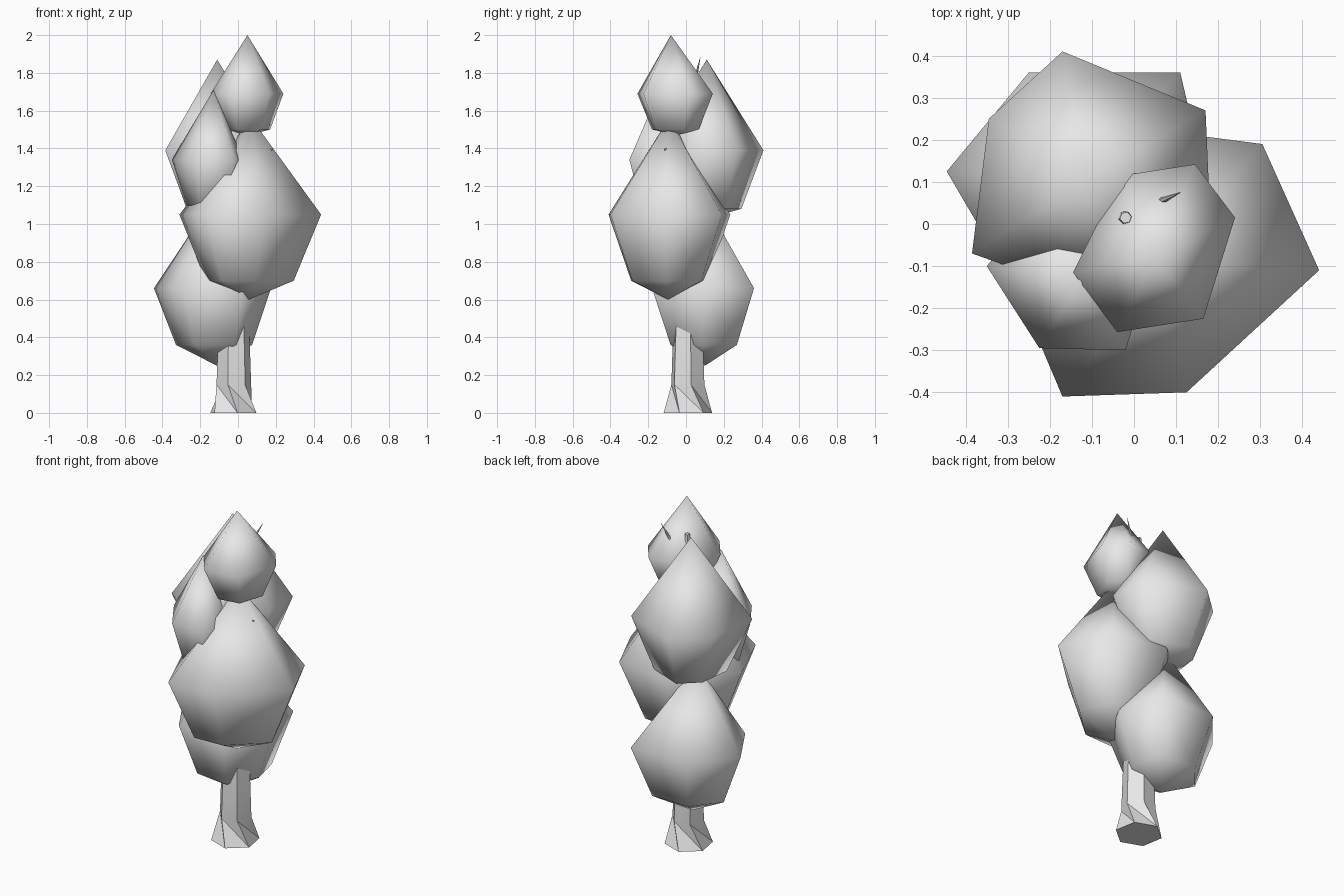
import bpy, bmesh, math
from mathutils import Vector

if "Cube" in bpy.data.objects:
    bpy.data.objects.remove(bpy.data.objects["Cube"])

grey = bpy.data.materials.new("plain grey")
grey.diffuse_color = (0.8, 0.8, 0.8, 1)
grey.use_nodes = True
grey.node_tree.nodes["Principled BSDF"].inputs["Base Color"].default_value = grey.diffuse_color


def finish(name, bm, smooth_angle=None):
    bmesh.ops.recalc_face_normals(bm, faces=bm.faces)
    me = bpy.data.meshes.new(name)
    bm.to_mesh(me)
    bm.free()
    me.materials.append(grey)
    ob = bpy.data.objects.new(name, me)
    bpy.context.collection.objects.link(ob)
    if smooth_angle is None:
        me.shade_smooth()
    else:
        bpy.ops.object.select_all(action='DESELECT')
        ob.select_set(True)
        bpy.context.view_layer.objects.active = ob
        bpy.ops.object.shade_smooth_by_angle(angle=smooth_angle)
    return ob


def foliage(name, apex, outline, wide_z, low_z, low_scale, bottom_z):
    """Six-sided gem: pointed top, wide ring, smaller low ring, shallow point below."""
    bm = bmesh.new()
    n = len(outline)
    cx = sum(p[0] for p in outline) / n
    cy = sum(p[1] for p in outline) / n
    top = bm.verts.new(apex)
    wide = [bm.verts.new((x, y, wide_z)) for x, y in outline]
    low = [bm.verts.new((cx + (x - cx) * low_scale, cy + (y - cy) * low_scale, low_z))
           for x, y in outline]
    bottom = bm.verts.new((cx, cy, bottom_z))
    for i in range(n):
        j = (i + 1) % n
        bm.faces.new((top, wide[i], wide[j]))
        bm.faces.new((wide[i], low[i], low[j], wide[j]))
        bm.faces.new((bottom, low[j], low[i]))
    return finish(name, bm)


def branch(name, points, radii):
    """Thin six-sided limb along a path, closed at both ends."""
    bm = bmesh.new()
    axis = (Vector(points[-1]) - Vector(points[0])).normalized()
    u = axis.orthogonal().normalized()
    v = axis.cross(u)
    rings = []
    for p, r in zip(points, radii):
        rings.append([bm.verts.new(Vector(p) + r * (u * math.cos(k * math.pi / 3)
                      + v * math.sin(k * math.pi / 3))) for k in range(6)])
    for a, b in zip(rings, rings[1:]):
        for i in range(6):
            bm.faces.new((a[i], a[(i + 1) % 6], b[(i + 1) % 6], b[i]))
    bm.faces.new(rings[0])
    bm.faces.new(rings[-1])
    return finish(name, bm, math.radians(40))


# Foliage clumps, lowest to highest
foliage("lower_foliage", (-0.14, 0.10, 1.12),
        [(0.175, 0.08), (0.11, 0.36), (-0.25, 0.36), (-0.445, 0.125), (-0.29, -0.14), (0.03, -0.18)],
        0.66, 0.36, 0.65, 0.25)
foliage("middle_foliage", (0.07, -0.09, 1.56),
        [(0.44, -0.11), (0.305, 0.19), (-0.04, 0.235), (-0.31, -0.08), (-0.17, -0.41), (0.125, -0.40)],
        1.05, 0.70, 0.62, 0.60)
foliage("back_foliage", (-0.11, 0.11, 1.87),
        [(0.18, 0.04), (0.17, 0.27), (-0.17, 0.41), (-0.345, 0.25), (-0.385, -0.07), (-0.05, -0.19)],
        1.39, 1.08, 0.60, 1.03)
foliage("side_foliage", (-0.13, -0.14, 1.71),
        [(0.03, -0.14), (-0.04, 0.02), (-0.24, 0.03), (-0.35, -0.10), (-0.225, -0.295), (-0.02, -0.30)],
        1.34, 1.10, 0.62, 1.05)
foliage("top_foliage", (0.05, -0.08, 2.0),
        [(0.24, 0.015), (0.145, 0.142), (-0.03, 0.115), (-0.145, -0.115), (-0.04, -0.257), (0.165, -0.225)],
        1.69, 1.50, 0.62, 1.47)

# Trunk with a twisted, flared foot
bm = bmesh.new()


def trunk_ring(cx, cy, r, z, turn):
    return [bm.verts.new((cx + r * math.cos(math.radians(turn + 60 * k)),
                          cy + r * math.sin(math.radians(turn + 60 * k)), z)) for k in range(6)]


base = trunk_ring(-0.025, 0.01, 0.13, 0, 100)
rings = [trunk_ring(-0.022, 0.01, 0.093, 0.15, 10), trunk_ring(-0.022, 0.01, 0.086, 0.36, 10),
         trunk_ring(-0.02, 0.015, 0.06, 1.0, 10), trunk_ring(-0.02, 0.015, 0.014, 1.83, 10)]
for i in range(6):
    j = (i + 1) % 6
    bm.faces.new((base[i], base[j], rings[0][j]))
    bm.faces.new((base[i], rings[0][j], rings[0][i]))
    for a, b in zip(rings, rings[1:]):
        bm.faces.new((a[i], a[j], b[j], b[i]))
bm.faces.new(base)
bm.faces.new(rings[-1])
finish("trunk", bm, math.radians(40))

# Small branches whose tips just break the foliage
branch("top_twig", [(-0.02, 0.015, 1.5), (0.055, 0.05, 1.77), (0.11, 0.075, 1.88)], [0.02, 0.01, 0.001])
branch("front_twig", [(-0.02, 0.015, 1.1), (0.18, -0.11, 1.40)], [0.03, 0.006])
branch("back_twig", [(-0.02, 0.015, 0.8), (-0.15, 0.14, 1.09)], [0.03, 0.004])
